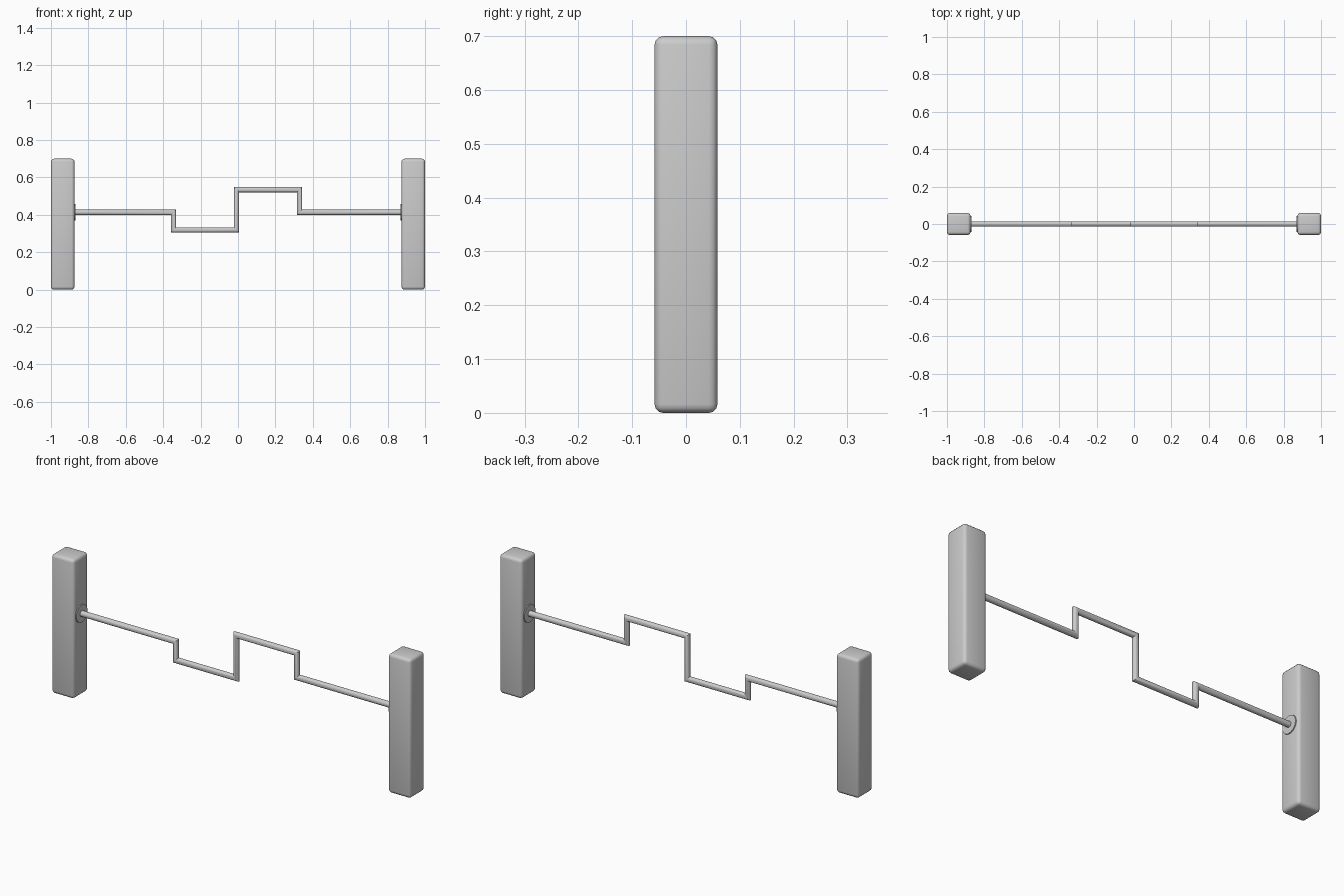
import bpy, bmesh, math
from mathutils import Vector

if "Cube" in bpy.data.objects:
    bpy.data.objects.remove(bpy.data.objects["Cube"])

ROD_Z = 0.413
ROD_R = 0.0145


def finish(name, bm, angle=40):
    bmesh.ops.recalc_face_normals(bm, faces=bm.faces)
    mesh = bpy.data.meshes.new(name)
    bm.to_mesh(mesh)
    bm.free()
    ob = bpy.data.objects.new(name, mesh)
    bpy.context.collection.objects.link(ob)
    bpy.ops.object.select_all(action='DESELECT')
    ob.select_set(True)
    bpy.context.view_layer.objects.active = ob
    bpy.ops.object.shade_smooth_by_angle(angle=math.radians(angle))
    return ob


# Rounded upright post
def post(name, side):
    bm = bmesh.new()
    bmesh.ops.create_cube(bm, size=1)
    for v in bm.verts:
        v.co = Vector((v.co.x * 0.126 + side * 0.937, v.co.y * 0.117, v.co.z * 0.70 + 0.35))
    bmesh.ops.bevel(bm, geom=bm.edges[:], offset=0.016, segments=3,
                    profile=0.5, affect='EDGES')
    finish(name, bm)


# Thin round plate where the rod meets the post
def flange(name, side):
    bm = bmesh.new()
    bmesh.ops.create_cone(bm, cap_ends=True, segments=32, radius1=0.044,
                          radius2=0.044, depth=0.014)
    for v in bm.verts:
        v.co = Vector((v.co.z + side * 0.876, v.co.y, v.co.x + ROD_Z))
    finish(name, bm)


# Cranked rod: round section swept along a path with mitred corners
def crank(name, path, sides=16):
    pts = [Vector(p) for p in path]
    bm = bmesh.new()
    rings = []
    for i, p in enumerate(pts):
        d0 = (p - pts[i - 1]).normalized() if i else (pts[1] - p).normalized()
        d1 = (pts[i + 1] - p).normalized() if i < len(pts) - 1 else d0
        n0, n1 = Vector((-d0.y, d0.x)), Vector((-d1.y, d1.x))
        m = (n0 + n1) / (1 + n0.dot(n1))
        ring = []
        for k in range(sides):
            a = 2 * math.pi * k / sides
            q = p + m * ROD_R * math.cos(a)
            ring.append(bm.verts.new((q.x, ROD_R * math.sin(a), q.y)))
        rings.append(ring)
    for a, b in zip(rings, rings[1:]):
        for k in range(sides):
            j = (k + 1) % sides
            bm.faces.new((a[k], a[j], b[j], b[k]))
    bm.faces.new(rings[0])
    bm.faces.new(rings[-1])
    finish(name, bm)


for label, s in (("left", -1), ("right", 1)):
    post(label + "_post", s)
    flange(label + "_flange", s)

crank("cranked_rod", [(-0.88, ROD_Z), (-0.345, ROD_Z), (-0.345, 0.319), (-0.008, 0.319),
                      (-0.008, 0.535), (0.329, 0.535), (0.329, ROD_Z), (0.88, ROD_Z)])
